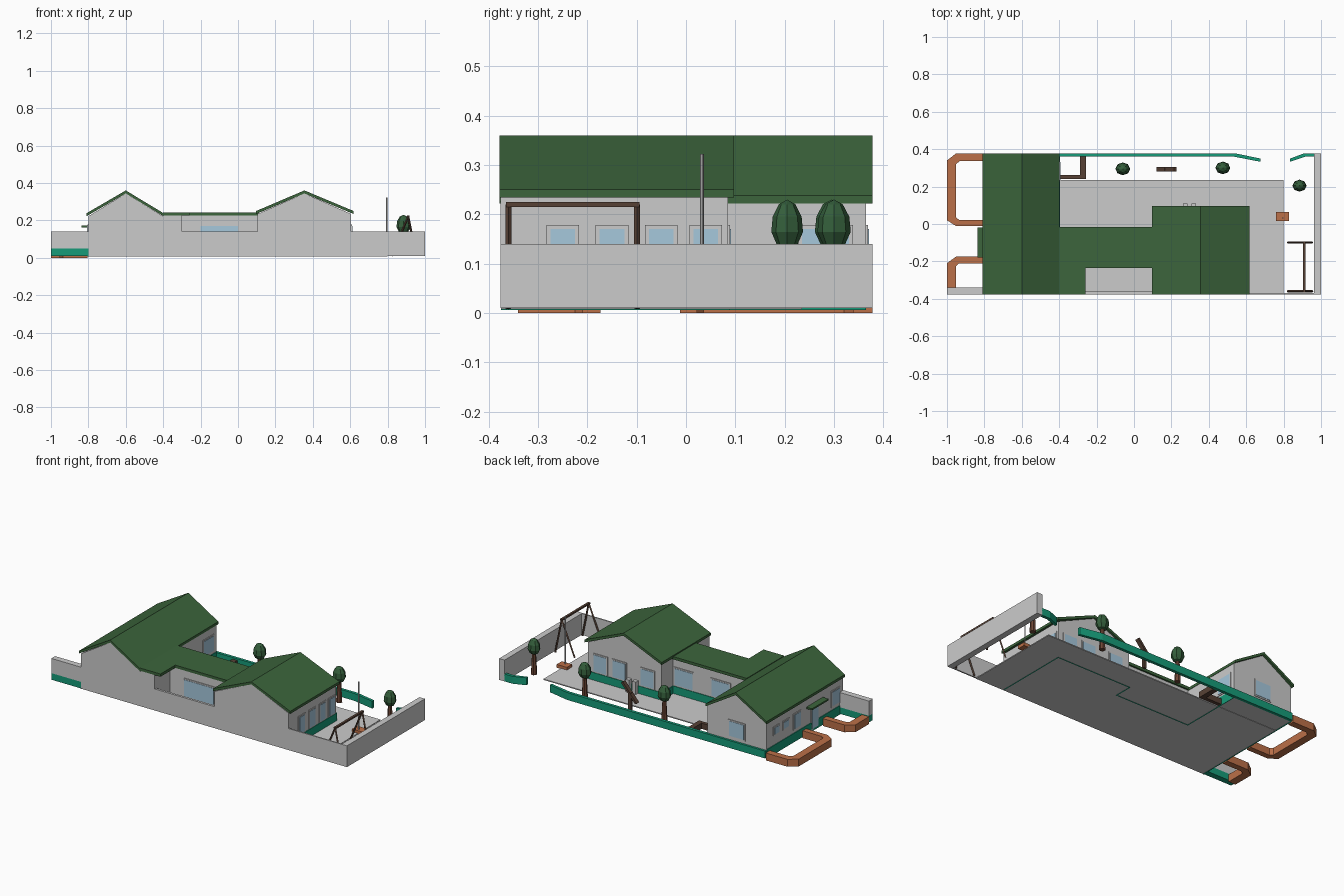
import bpy, bmesh, math
from mathutils import Vector

if "Cube" in bpy.data.objects:
    bpy.data.objects.remove(bpy.data.objects["Cube"])


def material(name, rgb):
    m = bpy.data.materials.new(name)
    m.diffuse_color = (*rgb, 1)
    m.use_nodes = True
    m.node_tree.nodes["Principled BSDF"].inputs["Base Color"].default_value = m.diffuse_color
    return m


GREEN = material("roof_green", (.045, .13, .045))
LEAF = material("leaf_green", (.035, .115, .045))
TEAL = material("teal", (.008, .33, .19))
CLAY = material("clay", (.5, .16, .065))
WOOD = material("dark_wood", (.095, .053, .036))
BARK = material("bark", (.15, .06, .035))
GLASS = material("glass", (.38, .58, .72))


def finish(name, bm, mat):
    bmesh.ops.recalc_face_normals(bm, faces=bm.faces)
    me = bpy.data.meshes.new(name)
    bm.to_mesh(me)
    bm.free()
    ob = bpy.data.objects.new(name, me)
    bpy.context.collection.objects.link(ob)
    if mat:
        me.materials.append(mat)
    return ob


def prism(name, pts, lo, hi, axis="z", mat=None):
    """Extrude a 2D outline along z (xy points) or along y (xz points)."""
    bm = bmesh.new()
    at = (lambda a, b: (a, b, lo)) if axis == "z" else (lambda a, b: (a, lo, b))
    f = bm.faces.new([bm.verts.new(at(*p)) for p in pts])
    new = bmesh.ops.extrude_face_region(bm, geom=[f])["geom"]
    d = hi - lo
    bmesh.ops.translate(bm, verts=[v for v in new if isinstance(v, bmesh.types.BMVert)],
                        vec=(0, 0, d) if axis == "z" else (0, d, 0))
    return finish(name, bm, mat)


def box(name, x0, x1, y0, y1, z0, z1, mat=None):
    return prism(name, [(x0, y0), (x1, y0), (x1, y1), (x0, y1)], z0, z1, "z", mat)


def rod(name, a, b, r0, r1=None, sides=8, mat=None):
    a, b = Vector(a), Vector(b)
    bm = bmesh.new()
    bmesh.ops.create_cone(bm, cap_ends=True, segments=sides, radius1=r0,
                          radius2=r0 if r1 is None else r1, depth=(b - a).length)
    rot = (b - a).to_track_quat("Z", "Y").to_matrix()
    bmesh.ops.rotate(bm, verts=bm.verts, matrix=rot)
    bmesh.ops.translate(bm, verts=bm.verts, vec=(a + b) / 2)
    return finish(name, bm, mat)


def wall_panel(name, axis, plane, out, c, w, z0, z1, mat=GLASS):
    """Framed window or door on a wall; axis is the wall normal, out its sign."""
    for part, grow, depth, m in (("frame", .008, .004, None), ("pane", 0, .006, mat)):
        p0, p1 = sorted((plane - .003 * out, plane + depth * out))
        s0, s1 = c - w / 2 - grow, c + w / 2 + grow
        n = f"{name}_{part}"
        if axis == "x":
            box(n, p0, p1, s0, s1, z0 - grow, z1 + grow, m)
        else:
            box(n, s0, s1, p0, p1, z0 - grow, z1 + grow, m)


# Ground slab
box("patio_floor", -.8, .8, -.375, .235, .008, .014)


# Gabled wings: walls and folded roof
def wing(name, x0, x1, y0, y1, wall_y1, eave, ridge, over0, over1):
    t, c = .016, (x0 + x1) / 2
    prism(name + "_walls", [(x0, .01), (x1, .01), (x1, eave - t), (c, ridge - t), (x0, eave - t)],
          y0 + .002, wall_y1, "y")
    r0, r1 = x0 - over0, x1 + over1
    prism(name + "_roof", [(r0, eave), (c, ridge), (r1, eave), (r1, eave - t),
                           (c, ridge - t), (r0, eave - t)], y0, y1, "y", GREEN)


wing("left_wing", -.8, -.4, -.378, .378, .365, .238, .36, .01, .002)
wing("right_wing", .105, .605, -.378, .097, .085, .25, .36, .008, .013)

# Flat-roofed middle building with a recessed front
box("middle_walls", -.4, .11, -.23, -.025, .01, .228)
box("middle_front_walls", -.4, -.3, -.376, -.23, .01, .228)
prism("middle_roof", [(-.4, -.378), (-.26, -.378), (-.26, -.235), (.11, -.235),
                      (.11, -.015), (-.4, -.015)], .226, .243, "z", GREEN)

# Boundary walls
box("front_wall_recess", -.3, .11, -.376, -.362, .01, .14)
box("front_wall_right", .6, 1, -.376, -.368, .01, .14)
box("side_wall_right", .963, 1, -.376, .378, .01, .14)
box("front_wall_left", -1, -.8, -.376, -.34, .05, .14)
box("front_wall_left_base", -1, -.8, -.376, -.34, .01, .05, TEAL)

# Teal back fence, two pieces with a gateway
prism("back_fence_long", [(-.8, .36), (.535, .36), (.675, .333), (.675, .35), (.54, .378),
                          (-.8, .378)], .01, .055, "z", TEAL)
prism("back_fence_short", [(.835, .333), (.915, .36), (.965, .36), (.965, .378),
                           (.91, .378), (.835, .35)], .01, .055, "z", TEAL)

# Teal skirting around the house
k = .004
for i, (x0, x1, y0, y1) in enumerate([
        (-.8 - k, -.8, -.375, .365), (-.4, -.4 + k, -.025, .365),
        (-.4, .105, -.025, -.025 + k), (.105 - k, .105, -.025, .085),
        (.105 - k, .605 + k, .085, .085 + k), (.605, .605 + k, -.365, .085)]):
    box(f"skirting_{i}", x0, x1, y0, y1, .006, .06, TEAL)

# Clay planters on the left side
prism("planter_large", [(-.805, .378), (-.95, .378), (-1, .34), (-1, .02), (-.95, -.012),
                        (-.805, -.012), (-.805, .022), (-.935, .022), (-.952, .035),
                        (-.952, .32), (-.93, .338), (-.805, .338)], 0, .045, "z", CLAY)
prism("planter_small", [(-.805, -.173), (-.95, -.173), (-1, -.21), (-1, -.34), (-.952, -.34),
                        (-.952, -.225), (-.935, -.21), (-.805, -.21)], 0, .045, "z", CLAY)

# Door canopy
box("door_canopy", -.838, -.79, -.18, -.02, .162, .172, GREEN)

# Windows and doors
wall_panel("front_window", "y", -.23, -1, -.1, .2, .07, .17)
for i, (c, w, z0, z1) in enumerate([(.27, .045, .125, .165), (.18, .045, .125, .165),
                                    (.07, .06, .085, .17), (-.3, .07, .085, .17)]):
    wall_panel(f"left_window_{i}", "x", -.8, -1, c, w, z0, z1)
wall_panel("left_door", "x", -.8, -1, -.1, .06, .02, .15)
wall_panel("left_gable_window", "y", .365, 1, -.6, .1, .08, .17)
wall_panel("courtyard_window", "x", -.4, 1, .283, .095, .08, .17)
for i, c in enumerate((.03, -.22)):
    wall_panel(f"middle_back_window_{i}", "y", -.025, 1, c, .12, .07, .17)
for i, c in enumerate((.2, .39, .52)):
    wall_panel(f"right_back_window_{i}", "y", .085, 1, c, .085, .07, .17)
for i, c in enumerate((-.25, -.15, -.05, .04)):
    wall_panel(f"right_side_window_{i}", "x", .605, 1, c, .05, .07, .17)
for i, c in enumerate((.275, .32)):
    box(f"door_post_{i}", c - .012, c + .012, .085, .11, .01, .09)

# Trees
for i, (x, y, r) in enumerate([(-.06, .295, .04), (.475, .3, .04), (.885, .205, .038)]):
    rod(f"trunk_{i}", (x, y, .01), (x, y, .15), .018, .011, 7, BARK)
    bm = bmesh.new()
    bmesh.ops.create_uvsphere(bm, u_segments=8, v_segments=5, radius=1)
    for v in bm.verts:
        taper = 1 - .15 * v.co.z
        v.co = (x + v.co.x * r * taper, y + v.co.y * r * .85 * taper, .18 + v.co.z * .05)
    finish(f"foliage_{i}", bm, LEAF)

# Flagpole
box("pole_base", .76, .83, .015, .065, .01, .03, CLAY)
rod("pole", (.795, .032, .02), (.795, .032, .322), .004)

# Swing frame
box("swing_beam", .903, .917, -.365, -.094, .215, .225, WOOD)
for i, y in enumerate((-.36, -.099)):
    for j, x in enumerate((.822, .953)):
        rod(f"swing_leg_{i}_{j}", (x, y, .01), (.91, y, .22), .006, sides=4, mat=WOOD)

# Seesaw
prism("seesaw_plank", [(.12, .07), (.132, .065), (.227, .172), (.215, .18)], .28, .305, "y", WOOD)
box("seesaw_post", .163, .183, .286, .3, .01, .122, WOOD)

# Corner bench
prism("corner_bench", [(-.396, .24), (-.257, .24), (-.257, .36), (-.288, .36), (-.288, .262),
                       (-.396, .262)], .01, .045, "z", WOOD)
